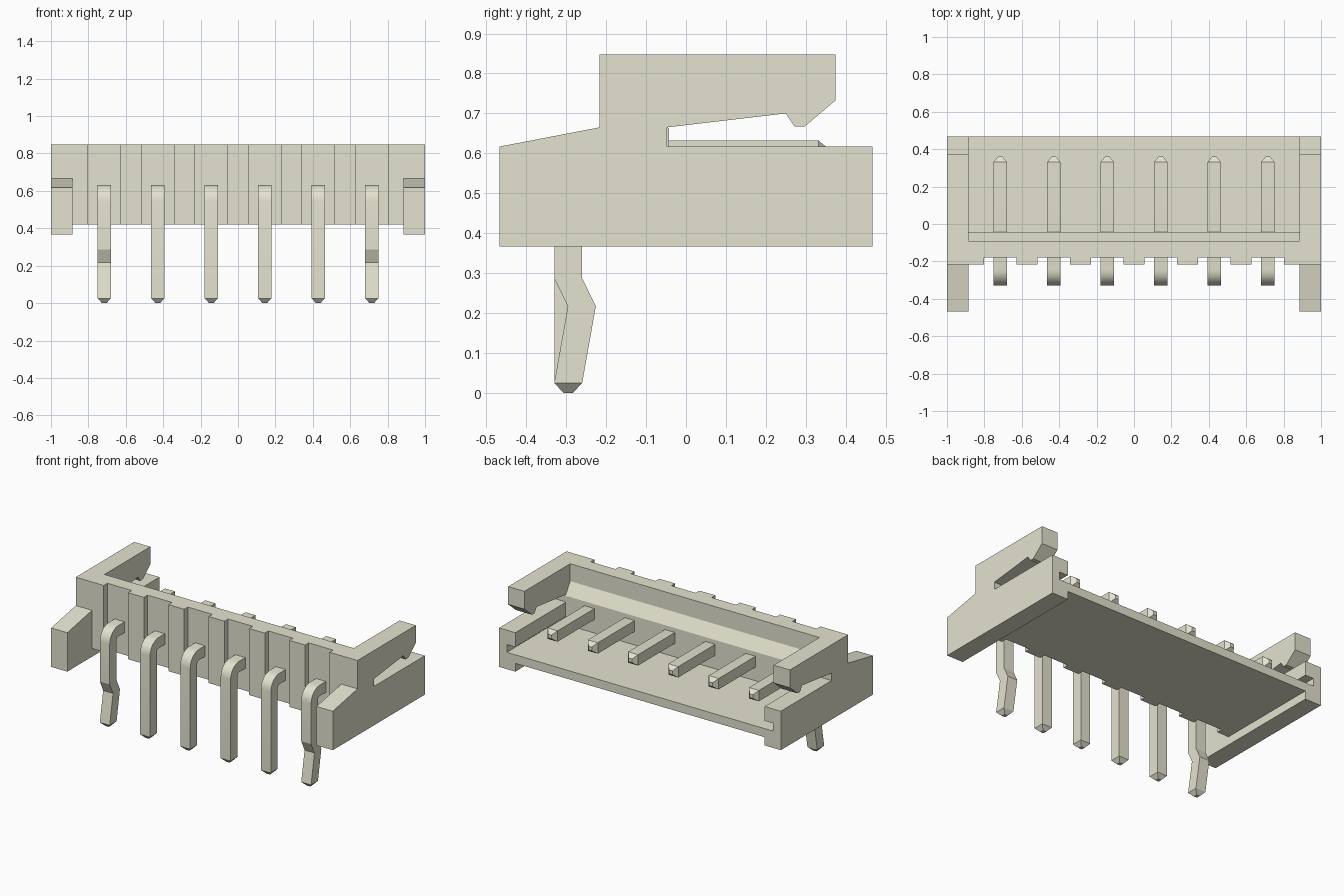
import bpy, bmesh, math

cube = bpy.data.objects.get("Cube")
if cube:
    bpy.data.objects.remove(cube, do_unlink=True)

# Warm off-white used for the whole connector
ivory = bpy.data.materials.new("ivory")
COLOR = (0.776, 0.765, 0.626, 1)
ivory.diffuse_color = COLOR
ivory.use_nodes = True
ivory.node_tree.nodes["Principled BSDF"].inputs["Base Color"].default_value = COLOR


def finish(bm, name):
    bmesh.ops.recalc_face_normals(bm, faces=bm.faces)
    mesh = bpy.data.meshes.new(name)
    bm.to_mesh(mesh)
    bm.free()
    mesh.materials.append(ivory)
    ob = bpy.data.objects.new(name, mesh)
    bpy.context.collection.objects.link(ob)
    return ob


def activate(ob):
    bpy.ops.object.select_all(action='DESELECT')
    ob.select_set(True)
    bpy.context.view_layer.objects.active = ob


def extrude_x(name, profile, x0, x1):
    """Extrude a (y, z) outline from x0 to x1."""
    bm = bmesh.new()
    face = bm.faces.new([bm.verts.new((x0, y, z)) for y, z in profile])
    new = bmesh.ops.extrude_face_region(bm, geom=[face])["geom"]
    moved = [v for v in new if isinstance(v, bmesh.types.BMVert)]
    bmesh.ops.translate(bm, verts=moved, vec=(x1 - x0, 0, 0))
    return finish(bm, name)


def box(name, x0, x1, y0, y1, z0, z1):
    return extrude_x(name, [(y0, z0), (y1, z0), (y1, z1), (y0, z1)], x0, x1)


PITCH, INNER, TOP, BASE, FLOOR = 0.286, 0.885, 0.847, 0.42, 0.475
pin_x = [(i - 2.5) * PITCH for i in range(6)]

# Floor and front wall in one L section, with the wall thickening at its foot
extrude_x("floor_and_wall", [
    (-0.18, BASE), (0.467, BASE), (0.467, FLOOR), (-0.042, FLOOR),
    (-0.042, 0.66), (-0.09, 0.735), (-0.09, TOP), (-0.18, TOP)], -INNER, INNER)

# Ribs on the front wall, between the pin recesses
edges = [-INNER] + [x + s * 0.087 for x in pin_x for s in (-1, 1)] + [INNER]
for i in range(0, len(edges), 2):
    box(f"wall_rib_{i // 2 + 1}", edges[i], edges[i + 1], -0.217, -0.18, BASE, TOP)

# Side arms with a latch hook, a slot and an inner groove above the floor
arm_profile = [
    (-0.467, 0.367), (0.467, 0.367), (0.467, 0.617), (-0.048, 0.617),
    (-0.048, 0.665), (0.25, 0.70), (0.272, 0.667), (0.297, 0.667),
    (0.375, 0.733), (0.375, TOP), (-0.217, TOP), (-0.217, 0.665), (-0.467, 0.617)]
for side, s in (("left", 1), ("right", -1)):
    arm = extrude_x(f"{side}_arm", arm_profile, s * INNER, s * 1.0)
    cutter = box("groove_cutter", s * 0.8, s * 0.945, -0.042, 0.6, FLOOR, 0.525)
    cutter.hide_render = True
    mod = arm.modifiers.new("groove", 'BOOLEAN')
    mod.operation, mod.solver, mod.object = 'DIFFERENCE', 'EXACT', cutter
    activate(arm)
    bpy.ops.object.modifier_apply(modifier=mod.name)
    bpy.data.objects.remove(cutter, do_unlink=True)


def pin(name, x, kinked):
    """Square bent pin made of rings: (y, z, tilt, half thickness, half width)."""
    h, tip, cy, cz, r = 0.035, 0.012, -0.295, 0.597, 0.052
    rings = [(cy, 0.0, 0, tip, tip), (cy, 0.025, 0, h, h)]
    if kinked:
        rings += [(cy + 0.034, 0.217, 0, h, h), (cy, 0.287, 0, h, h)]
    for k in range(7):
        a = math.radians(15 * k)
        rings.append((cy + r - r * math.cos(a), cz - r + r * math.sin(a), a, h, h))
    rings += [(0.332, cz, math.pi / 2, h, h), (0.36, cz, math.pi / 2, tip, tip)]
    bm = bmesh.new()
    loops = []
    for y, z, a, t, w in rings:
        dy, dz = t * math.cos(a), -t * math.sin(a)
        loops.append([bm.verts.new((x + sx * w, y + sn * dy, z + sn * dz))
                      for sx, sn in ((-1, -1), (1, -1), (1, 1), (-1, 1))])
    for lo, hi in zip(loops, loops[1:]):
        for j in range(4):
            k = (j + 1) % 4
            bm.faces.new((lo[j], lo[k], hi[k], hi[j]))
    bm.faces.new(loops[0])
    bm.faces.new(loops[-1])
    ob = finish(bm, name)
    activate(ob)
    bpy.ops.object.shade_smooth_by_angle(angle=math.radians(18))


# Contact pins, the outer two kinked to grip their holes
for i, x in enumerate(pin_x):
    pin(f"pin_{i + 1}", x, i in (0, 5))
